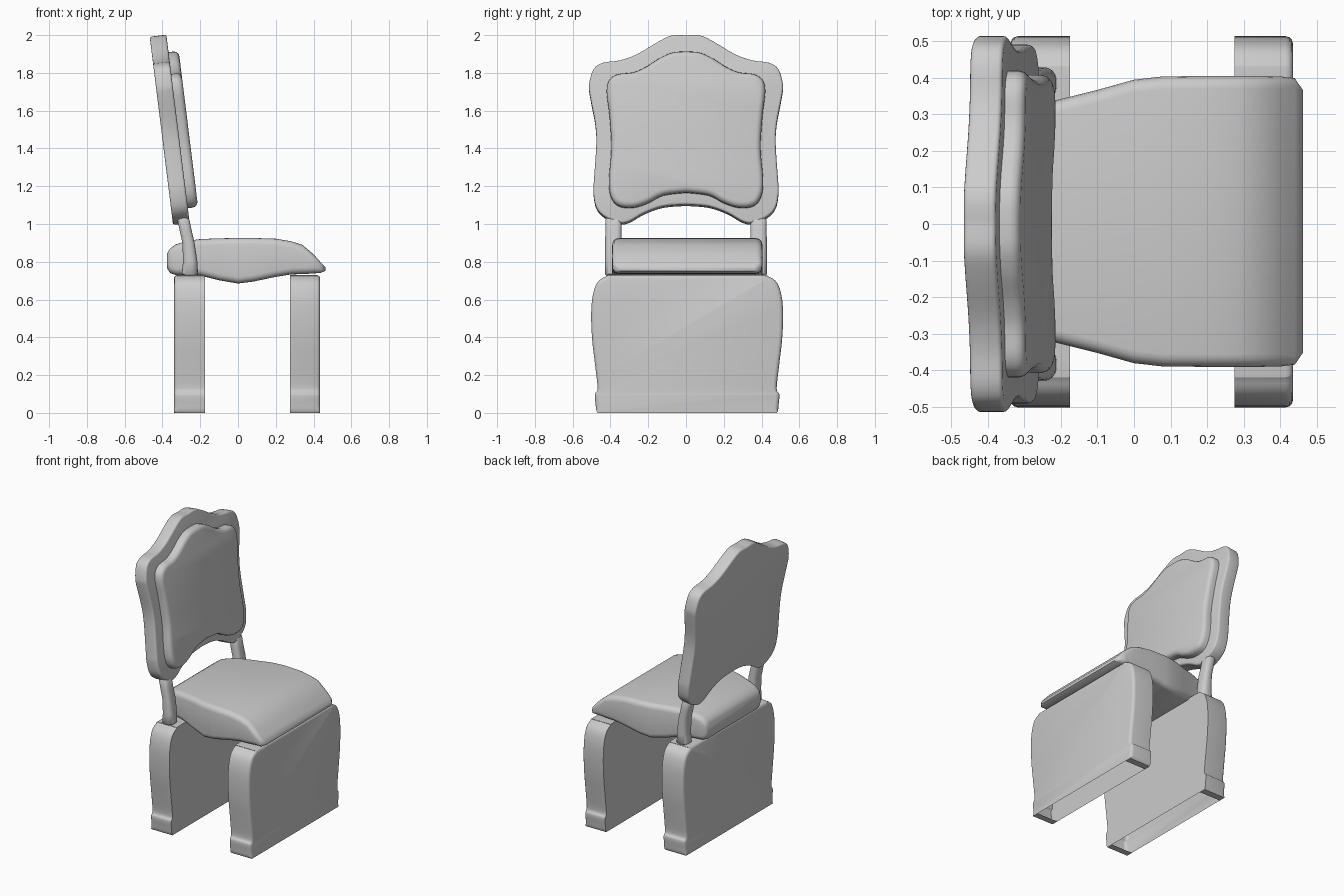
import bpy, bmesh, math
from mathutils import Vector

if "Cube" in bpy.data.objects:
    bpy.data.objects.remove(bpy.data.objects["Cube"])


def smooth_half(pts, steps=4):
    """Catmull-Rom through a half outline of (y, z) points."""
    p = [Vector(q) for q in pts]
    p = [p[0]] + p + [p[-1]]
    out = []
    for i in range(1, len(p) - 2):
        a, b, c, d = p[i - 1:i + 3]
        for k in range(steps):
            t = k / steps
            out.append(0.5 * (2 * b + (c - a) * t + (2 * a - 5 * b + 4 * c - d) * t * t
                              + (3 * b - a - 3 * c + d) * t ** 3))
    out.append(p[-1])
    return [(max(q.x, 0), max(q.y, 0)) for q in out]


def finish(name, bm, angle=40):
    bmesh.ops.recalc_face_normals(bm, faces=bm.faces[:])
    me = bpy.data.meshes.new(name)
    bm.to_mesh(me)
    bm.free()
    ob = bpy.data.objects.new(name, me)
    bpy.context.collection.objects.link(ob)
    bpy.ops.object.select_all(action='DESELECT')
    ob.select_set(True)
    bpy.context.view_layer.objects.active = ob
    bpy.ops.object.shade_smooth_by_angle(angle=math.radians(angle))
    return ob


def slab(name, half, d0, d1, place, bevel, both=False, open_bottom=False):
    """Mirrored outline, extruded from depth d0 to d1, with rounded rim at d1 (and d0)."""
    h = smooth_half(half)
    loop = h + [(-y, z) for y, z in reversed(h) if y > 1e-5]
    bm = bmesh.new()
    n = len(loop)
    rings = [[bm.verts.new((d, y, z)) for y, z in loop] for d in (d0, d1)]
    caps = [bm.faces.new(r) for r in rings]
    for i in range(n):
        j = (i + 1) % n
        f = bm.faces.new((rings[0][i], rings[0][j], rings[1][j], rings[1][i]))
    bmesh.ops.recalc_face_normals(bm, faces=bm.faces[:])
    rim = list(caps[1].edges) + (list(caps[0].edges) if both else [])
    if open_bottom:
        gone = [f for f in bm.faces if all(v.co.z < 1e-4 for v in f.verts)
                and f.calc_area() > 0.05]
        bmesh.ops.delete(bm, geom=gone, context='FACES_ONLY')
        rim = [e for e in rim if max(v.co.z for v in e.verts) > 0.01]
    bmesh.ops.bevel(bm, geom=rim, offset=bevel, segments=3, profile=0.5,
                    affect='EDGES', clamp_overlap=False)
    for v in bm.verts:
        v.co = place(*v.co)
    return finish(name, bm)


def rounded_rect(a, b, r, n=5):
    pts = []
    for q, (sx, sy) in enumerate(((1, 1), (-1, 1), (-1, -1), (1, -1))):
        for k in range(n):
            t = math.pi / 2 * (q + k / (n - 1))
            pts.append((sx * (a - r) + r * math.cos(t), sy * (b - r) + r * math.sin(t)))
    return pts


def loft(name, rings):
    bm = bmesh.new()
    vs = [[bm.verts.new(p) for p in r] for r in rings]
    for a, b in zip(vs, vs[1:]):
        for i in range(len(a)):
            j = (i + 1) % len(a)
            bm.faces.new((a[i], a[j], b[j], b[i]))
    bm.faces.new(vs[0])
    bm.faces.new(vs[-1])
    return finish(name, bm, 50)


# Reclined backrest: wavy frame and raised cushion
def recline(d, y, z):
    return Vector((-0.343 - 0.124 * (z - 1) + d, y, z + 0.124 * (d - 0.09)))


frame = [(0, 2.0), (.075, 2.0), (.15, 1.965), (.26, 1.90), (.35, 1.868), (.44, 1.855),
         (.49, 1.82), (.513, 1.74), (.508, 1.68), (.48, 1.53), (.475, 1.42), (.487, 1.24),
         (.49, 1.17), (.475, 1.09), (.43, 1.04), (.355, 1.008), (.30, 1.015), (.22, 1.06),
         (.12, 1.095), (0, 1.105)]
pad = [(0, 1.91), (.07, 1.905), (.14, 1.875), (.21, 1.83), (.28, 1.80), (.36, 1.79),
       (.405, 1.76), (.42, 1.70), (.405, 1.57), (.395, 1.4), (.408, 1.24), (.40, 1.15),
       (.36, 1.095), (.28, 1.085), (.20, 1.11), (.12, 1.15), (0, 1.165)]
slab("back_frame", frame, 0, 0.088, recline, 0.012, both=True)
slab("back_cushion", pad, 0.06, 0.142, recline, 0.028)

# Leg panels, open underneath, rounded on their outer face
panel = [(0, .73), (.38, .73), (.43, .722), (.475, .69), (.50, .62), (.508, .52), (.503, .39),
         (.488, .26), (.474, .13), (.488, .10), (.485, .05), (.475, 0), (.43, 0)]
slab("front_legs", panel, 0.275, 0.435, lambda d, y, z: Vector((d, y + .006, z)), 0.02,
     open_bottom=True)
slab("back_legs", panel, 0.175, 0.338, lambda d, y, z: Vector((-d, y + .006, z)), 0.02,
     open_bottom=True)

# Seat cushion: x, bottom, top, half width
stations = [(-.375, .765, .845, .29), (-.36, .74, .87, .305), (-.33, .73, .892, .31),
            (-.26, .73, .912, .32), (-.20, .727, .92, .335), (-.10, .702, .924, .36),
            (0, .685, .926, .388), (.08, .695, .926, .397), (.20, .72, .922, .398),
            (.28, .733, .909, .398), (.34, .735, .89, .398), (.40, .738, .84, .397),
            (.44, .742, .795, .392), (.462, .752, .772, .36)]
rings = []
for x, z0, z1, w in stations:
    hh = (z1 - z0) / 2
    rings.append([(x, u + .007, (z0 + z1) / 2 + v)
                  for u, v in rounded_rect(w, hh, min(.035, hh * .8))])
loft("seat", rings)

# Posts joining seat and backrest: z, x, half depth, half width
path = [(.725, -.255, .03, .035), (.735, -.255, .043, .045), (.80, -.253, .038, .045),
        (.90, -.262, .032, .044), (.97, -.278, .032, .043), (1.02, -.288, .032, .043),
        (1.04, -.292, .022, .034)]
for side, label in ((1, "right"), (-1, "left")):
    loft("back_post_" + label,
         [[(x + u, side * .384 + v, z) for u, v in rounded_rect(a, b, a * .8)]
          for z, x, a, b in path])
